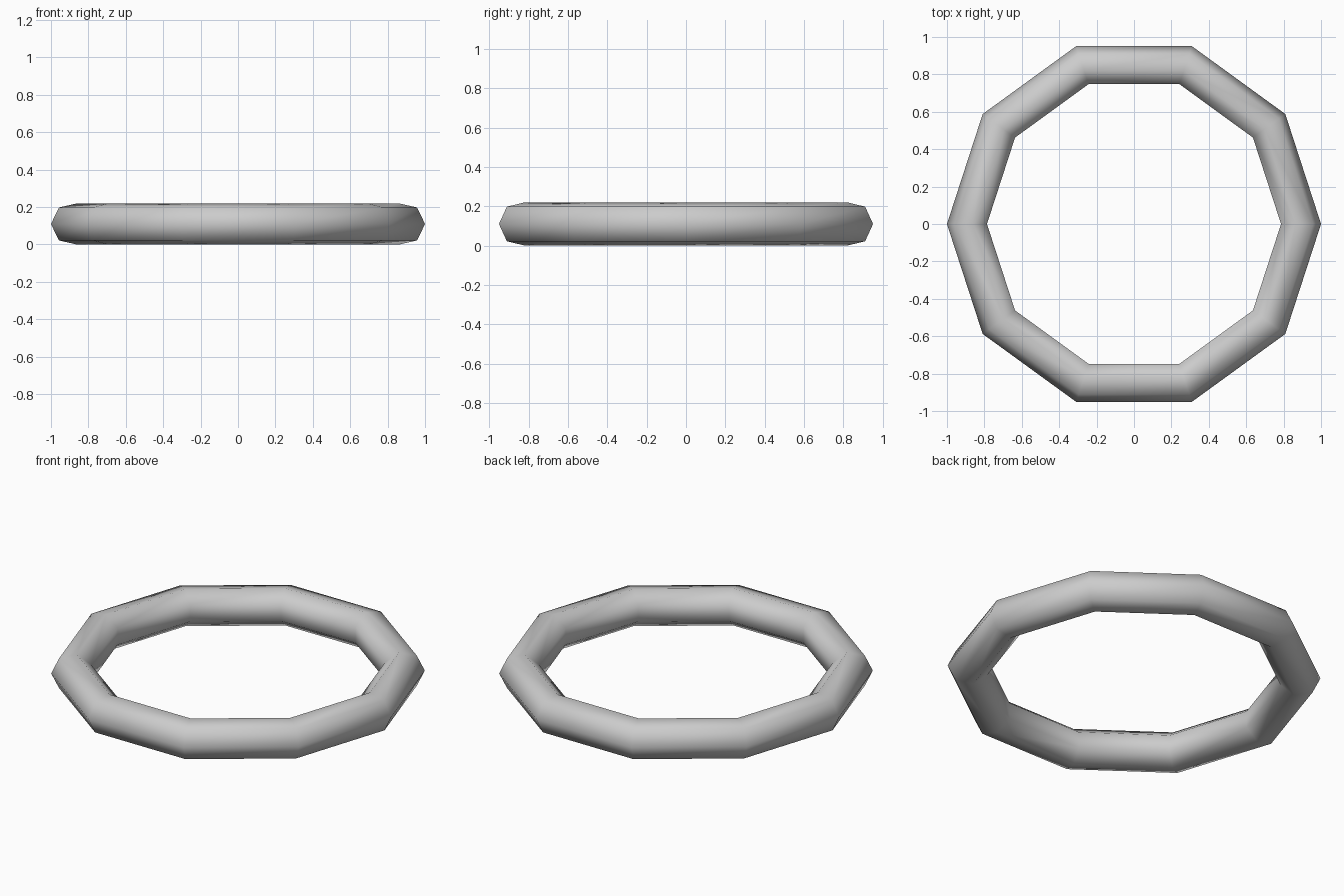
import bpy
import math

if "Cube" in bpy.data.objects:
    bpy.data.objects.remove(bpy.data.objects["Cube"])

# Tube ring: ten straight segments, seven-sided cross-section
TUBE = 0.1125
MAJOR = 1.0 - TUBE
half_height = TUBE * math.sin(4 * math.pi / 7)

bpy.ops.mesh.primitive_torus_add(
    major_segments=10,
    minor_segments=7,
    major_radius=MAJOR,
    minor_radius=TUBE,
    location=(0, 0, half_height),
)
ring = bpy.context.object
ring.name = "ring"
bpy.ops.object.shade_smooth()
